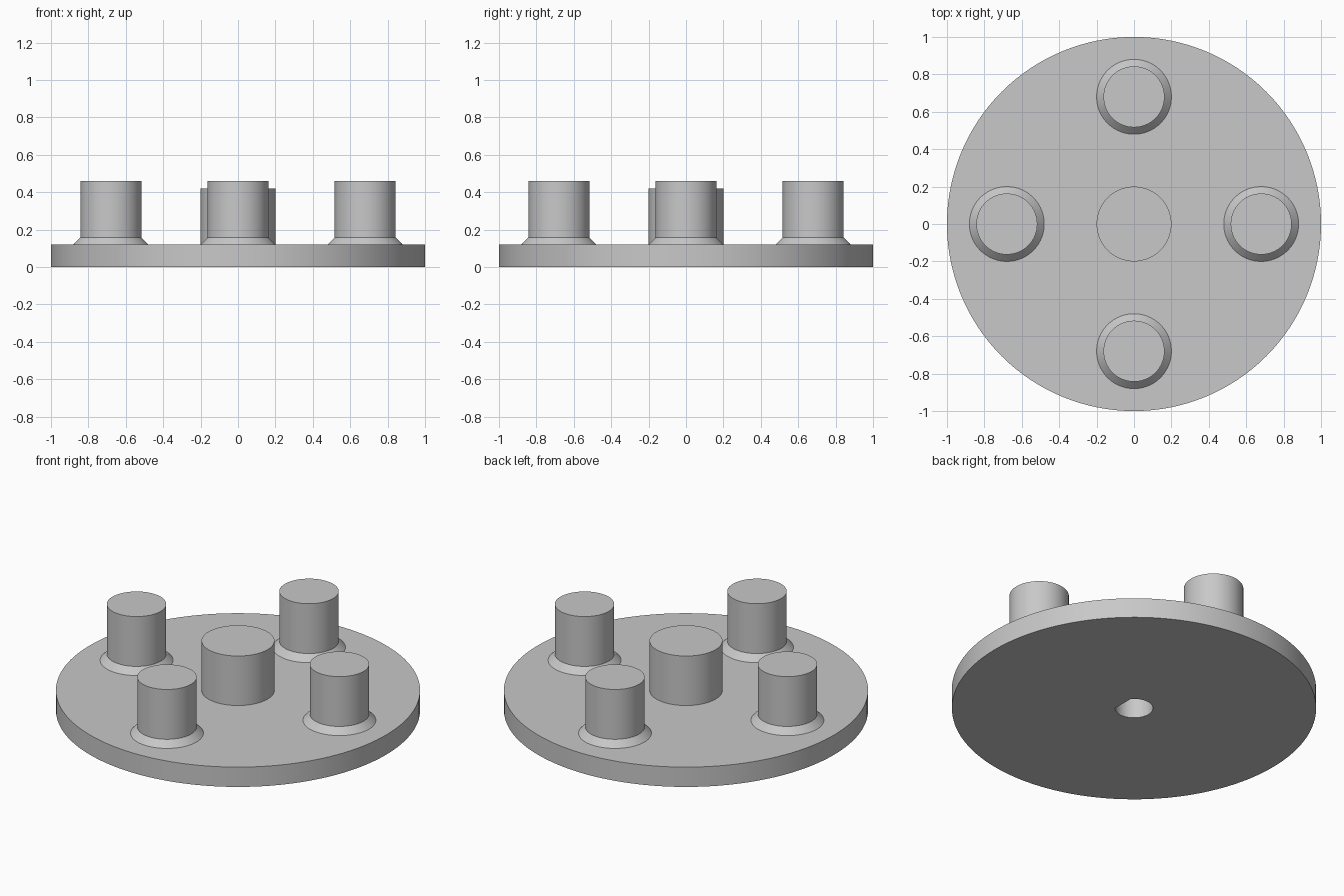
import bpy
import bmesh
from math import cos, sin, tau, acos, radians

cube = bpy.data.objects.get("Cube")
if cube:
    bpy.data.objects.remove(cube, do_unlink=True)

SIDES = 128
GREY = (0.58, 0.58, 0.58, 1.0)

grey = bpy.data.materials.new("plain grey")
grey.use_nodes = True
grey.diffuse_color = GREY
grey.node_tree.nodes["Principled BSDF"].inputs["Base Color"].default_value = GREY


def loft(name, rings, location=(0, 0, 0)):
    """Closed solid through a stack of rings of equal point count."""
    bm = bmesh.new()
    loops = [[bm.verts.new(p) for p in ring] for ring in rings]
    for low, high in zip(loops, loops[1:]):
        for i in range(len(low)):
            bm.faces.new((low[i - 1], low[i], high[i], high[i - 1]))
    bm.faces.new(loops[0][::-1])
    bm.faces.new(loops[-1])
    bmesh.ops.recalc_face_normals(bm, faces=bm.faces)
    mesh = bpy.data.meshes.new(name)
    bm.to_mesh(mesh)
    bm.free()
    mesh.materials.append(grey)
    obj = bpy.data.objects.new(name, mesh)
    obj.location = location
    bpy.context.collection.objects.link(obj)
    return obj


def lathe(name, profile, location=(0, 0, 0)):
    """Round solid from (radius, height) pairs, bottom to top."""
    rings = [[(r * cos(tau * i / SIDES), r * sin(tau * i / SIDES), z)
              for i in range(SIDES)] for r, z in profile]
    return loft(name, rings, location)


def smooth(obj):
    bpy.ops.object.select_all(action="DESELECT")
    obj.select_set(True)
    bpy.context.view_layer.objects.active = obj
    bpy.ops.object.shade_smooth_by_angle(angle=radians(30))


# Disc with the central hub
disc = lathe("disc_with_hub", [(1, 0), (1, 0.12), (0.2, 0.12), (0.2, 0.42)])

# D-shaped blind shaft hole, flat towards +x
HOLE_R, FLAT_X = 0.104, 0.08
start = acos(FLAT_X / HOLE_R)
arc = [start + (tau - 2 * start) * i / 64 for i in range(65)]
cutter = loft("shaft_hole_cutter",
              [[(HOLE_R * cos(a), HOLE_R * sin(a), z) for a in arc]
               for z in (-0.1, 0.34)])
cutter.hide_render = True

cut = disc.modifiers.new("shaft hole", "BOOLEAN")
cut.operation = "DIFFERENCE"
cut.solver = "EXACT"
cut.object = cutter
bpy.context.view_layer.objects.active = disc
bpy.ops.object.modifier_apply(modifier=cut.name)
bpy.data.objects.remove(cutter, do_unlink=True)
smooth(disc)

# Four posts with flared feet
POST = [(0.2, 0.12), (0.163, 0.158), (0.163, 0.46)]
for side, x, y in (("left", 1, 0), ("back", 0, 1), ("right", -1, 0), ("front", 0, -1)):
    smooth(lathe(side + "_post", POST, (0.68 * x, 0.68 * y, 0)))
